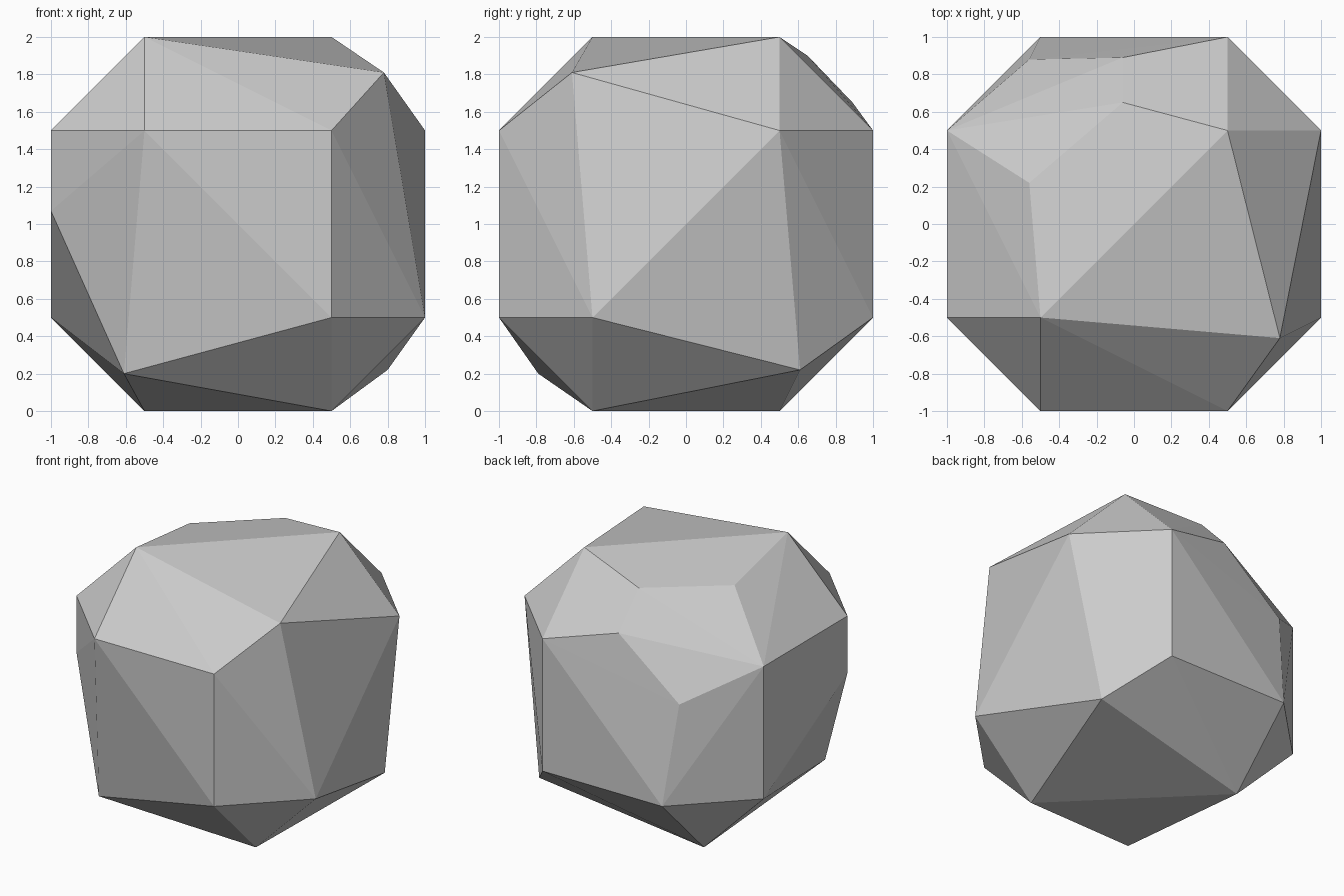
import bpy, bmesh, math
from itertools import product
from mathutils import Vector

cube = bpy.data.objects.get("Cube")
if cube:
    bpy.data.objects.remove(cube, do_unlink=True)

# One plain grey for the whole stone
grey = bpy.data.materials.new("plain_grey")
grey.use_nodes = True
colour = (0.6, 0.6, 0.6, 1)
grey.diffuse_color = colour
grey.node_tree.nodes["Principled BSDF"].inputs["Base Color"].default_value = colour

# Worn corners of the chamfered block: axes whose point survives, and new points
worn = {
    (1, -1, 1): ("y", [(0.78, -0.61, 0.81)]),
    (1, 1, -1): ("y", [(0.80, 0.61, -0.78)]),
    (-1, -1, -1): ("", [(-0.61, -0.79, -0.80), (-1, -0.5, 0.07)]),
    (-1, 1, 1): ("x", [(-0.56, 0.22, 0.89), (-0.06, 0.65, 0.90),
                       (-0.06, 0.89, 0.65), (-0.56, 0.88, 0.24)]),
}

# Each corner of the block is chamfered to three points, one per axis
points = []
for corner in product((-1, 1), repeat=3):
    kept, extra = worn.get(corner, ("xyz", []))
    for axis in kept:
        p = Vector(corner) / 2
        p["xyz".index(axis)] *= 2
        points.append(p)
    points += [Vector(p) for p in extra]

# Wrap the points in faceted faces
bm = bmesh.new()
for p in points:
    bm.verts.new(p + Vector((0, 0, 1)))
bmesh.ops.convex_hull(bm, input=bm.verts[:])
bmesh.ops.dissolve_limit(bm, angle_limit=math.radians(0.5),
                         verts=bm.verts[:], edges=bm.edges[:])
bmesh.ops.recalc_face_normals(bm, faces=bm.faces[:])
mesh = bpy.data.meshes.new("faceted_stone")
bm.to_mesh(mesh)
bm.free()
mesh.materials.append(grey)
stone = bpy.data.objects.new("faceted_stone", mesh)
bpy.context.scene.collection.objects.link(stone)
